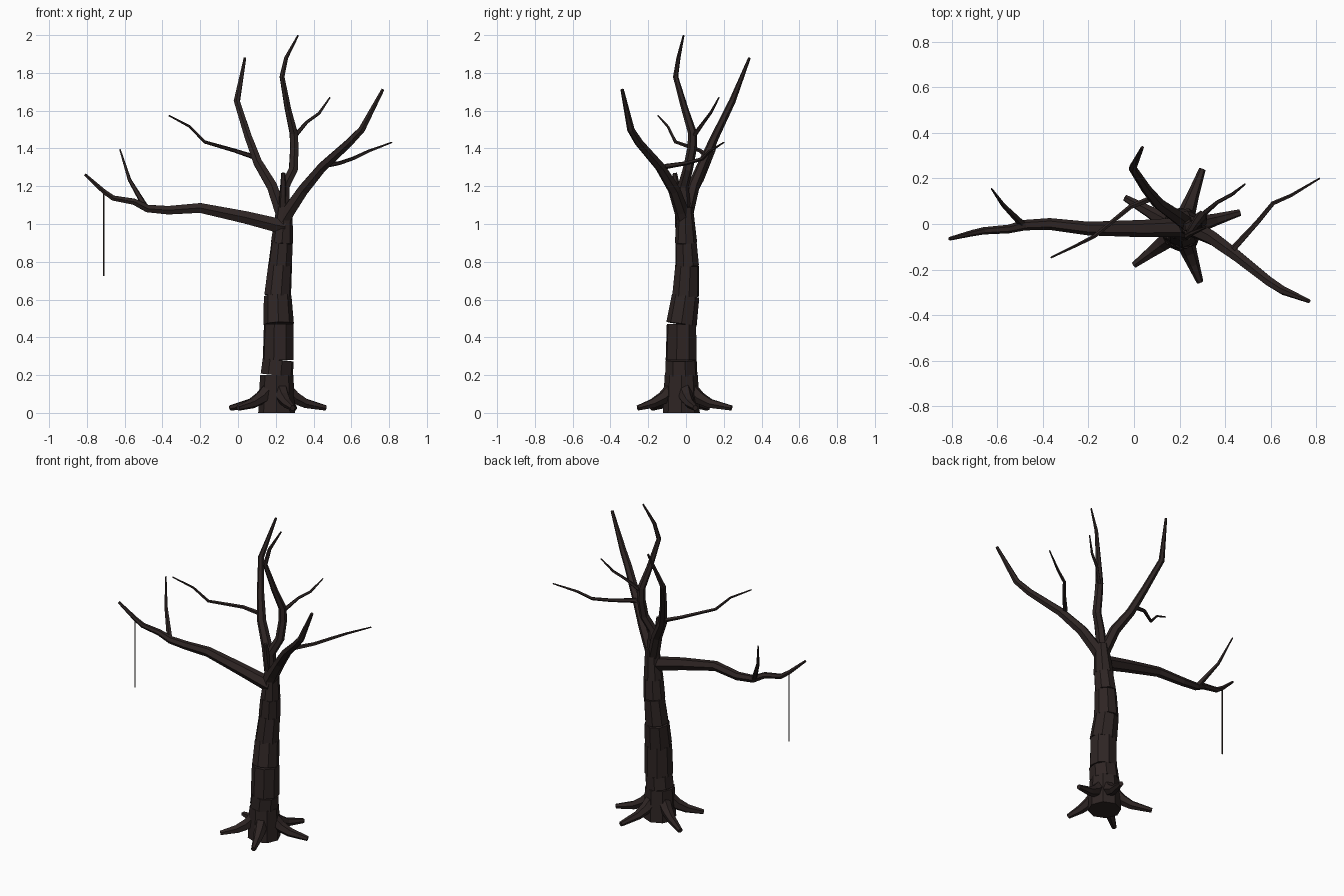
import bpy, bmesh, math
from mathutils import Vector


def material(name, rgb):
    m = bpy.data.materials.new(name)
    m.diffuse_color = (*rgb, 1)
    return m


BARK = material("dark_bark", (0.027, 0.018, 0.017))
ROPE = material("rope_brown", (0.04, 0.03, 0.025))


def add_tube(bm, nodes, sides, twist=0.0):
    """Faceted tapering tube through nodes (x, y, z, radius)."""
    pts = [Vector(n[:3]) for n in nodes]
    u, rings = None, []
    for i, p in enumerate(pts):
        t = Vector()
        if i > 0:
            t += (p - pts[i - 1]).normalized()
        if i < len(pts) - 1:
            t += (pts[i + 1] - p).normalized()
        t.normalize()
        if u is None:
            u = Vector((0, 1, 0)) if abs(t.y) < 0.8 else Vector((1, 0, 0))
        u = (u - t * u.dot(t)).normalized()
        v = t.cross(u)
        ring = []
        for k in range(sides):
            a = 2 * math.pi * k / sides + twist
            ring.append(bm.verts.new(p + nodes[i][3] * (math.cos(a) * u + math.sin(a) * v)))
        rings.append(ring)
    for a, b in zip(rings, rings[1:]):
        for k in range(sides):
            n = (k + 1) % sides
            bm.faces.new((a[k], a[n], b[n], b[k]))
    bm.faces.new(rings[0][::-1])
    bm.faces.new(rings[-1])


def finish(bm, name, mat):
    bmesh.ops.recalc_face_normals(bm, faces=bm.faces)
    me = bpy.data.meshes.new(name)
    bm.to_mesh(me)
    bm.free()
    me.materials.append(mat)
    ob = bpy.data.objects.new(name, me)
    bpy.context.collection.objects.link(ob)


def limb(name, nodes, sides=6, mat=BARK):
    bm = bmesh.new()
    add_tube(bm, nodes, sides)
    finish(bm, name, mat)


# Trunk: stacked tapering segments, each its own prism so the bark looks cracked
trunk = [(.205, -.025, 0, .098), (.205, -.025, .2, .088), (.213, -.026, .28, .085),
         (.215, -.024, .47, .081), (.21, -.002, .62, .073), (.223, .006, .78, .065),
         (.233, 0, .9, .059), (.246, -.005, 1.09, .042)]
bm = bmesh.new()
for i, (a, b) in enumerate(zip(trunk, trunk[1:])):
    add_tube(bm, [a, b], 8, 0.25 * (i % 3))
finish(bm, "trunk", BARK)

# Roots spreading from the foot of the trunk
tips = [(.30, .24), (.465, .05), (.29, -.255), (0, -.18), (-.04, .115)]
for i, (tx, ty) in enumerate(tips):
    d = Vector((tx - .205, ty + .025))
    length = d.length
    d.normalize()
    steps = [(.05, .125, .042), (.10, .08, .036), (.16, .05, .027), (length, .026, .015)]
    limb(f"root_{i + 1}", [(.205 + d.x * s, -.025 + d.y * s, z, r) for s, z, r in steps])

# Long low branch reaching left, with its twig and hanging rope
limb("left_branch", [(.25, -.015, .985, .044), (.2, -.015, .995, .043), (.04, -.02, 1.035, .038),
                     (-.2, -.02, 1.085, .030), (-.37, 0, 1.073, .026), (-.48, -.005, 1.082, .023),
                     (-.55, -.022, 1.118, .019), (-.66, -.03, 1.137, .016),
                     (-.71, -.04, 1.172, .014), (-.81, -.065, 1.262, .008)])
limb("left_branch_twig", [(-.49, 0, 1.09, .017), (-.575, .085, 1.235, .010),
                          (-.625, .155, 1.395, .004)], 5)
limb("rope", [(-.71, -.04, 1.17, .004), (-.71, -.04, .725, .004)], 5, ROPE)

# Right branch and twig
limb("right_branch", [(.24, -.01, 1.02, .042), (.27, -.025, 1.07, .038), (.345, -.062, 1.18, .033),
                      (.445, -.135, 1.30, .028), (.59, -.25, 1.432, .023),
                      (.655, -.292, 1.5, .020), (.767, -.338, 1.712, .009)])
limb("right_branch_twig", [(.435, -.11, 1.305, .015), (.54, .005, 1.323, .011),
                           (.61, .09, 1.347, .010), (.69, .125, 1.385, .008),
                           (.815, .20, 1.432, .004)], 5)

# Tall middle branch and twig
limb("tall_branch", [(.24, -.005, 1.04, .035), (.248, -.015, 1.2, .029), (.293, .01, 1.29, .027),
                     (.298, .032, 1.4, .025), (.295, .035, 1.48, .024), (.265, -.005, 1.605, .019),
                     (.233, -.055, 1.78, .014), (.255, -.04, 1.88, .011), (.318, -.013, 1.998, .005)])
limb("tall_branch_twig", [(.3, .04, 1.465, .013), (.365, .095, 1.54, .009),
                          (.43, .13, 1.587, .008), (.487, .175, 1.67, .004)], 5)

# Back branch leaning left and twig
limb("back_branch", [(.235, 0, 1.04, .036), (.18, .04, 1.2, .032), (.105, .092, 1.325, .027),
                     (.053, .155, 1.465, .022), (-.006, .245, 1.65, .018),
                     (.037, .336, 1.88, .007)])
limb("back_branch_twig", [(.085, .115, 1.355, .014), (-.016, .075, 1.388, .011),
                          (-.175, -.055, 1.434, .009), (-.254, -.095, 1.515, .007),
                          (-.365, -.148, 1.574, .004)], 5)

# Broken stub in the crown
limb("crown_stub", [(.235, -.015, 1.06, .022), (.238, -.04, 1.16, .018), (.24, -.06, 1.27, .012)], 5)
